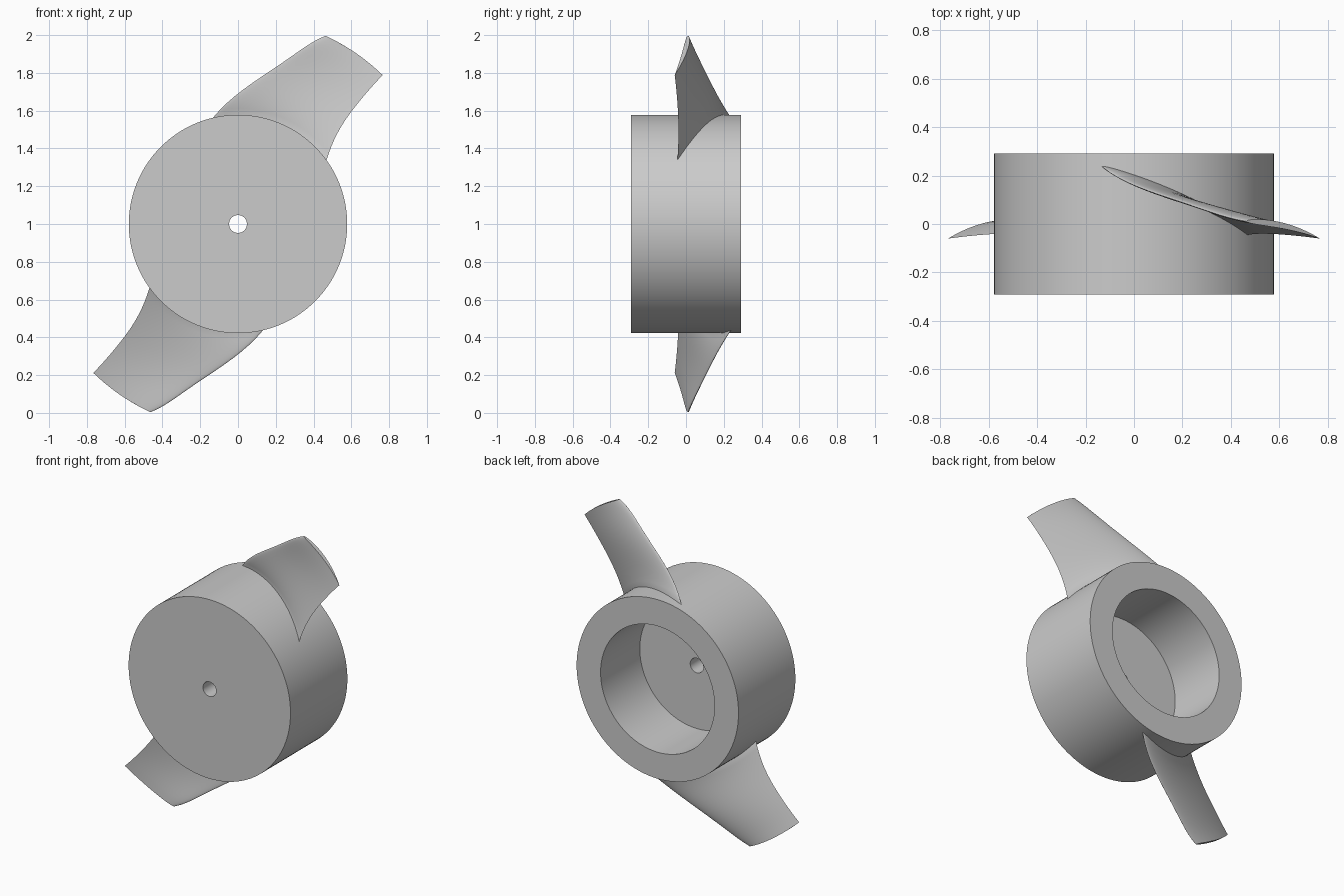
import bpy
import bmesh
from math import sin, cos, pi, radians, sqrt

cube = bpy.data.objects.get("Cube")
if cube:
    bpy.data.objects.remove(cube)

grey = bpy.data.materials.new("plain grey")
grey.use_nodes = True
grey.diffuse_color = (0.6, 0.6, 0.6, 1)
grey.node_tree.nodes["Principled BSDF"].inputs["Base Color"].default_value = (0.6, 0.6, 0.6, 1)

HUB_R, TIP_R, CENTRE_Z = 0.578, 1.099, 1.0


def loft(name, rings, close_rings=False):
    """Skin closed point loops in order, either into a torus or with capped ends."""
    bm = bmesh.new()
    loops = [[bm.verts.new(p) for p in ring] for ring in rings]
    n = len(loops[0])
    pairs = list(zip(loops, loops[1:]))
    if close_rings:
        pairs.append((loops[-1], loops[0]))
    else:
        bm.faces.new(loops[0])
        bm.faces.new(loops[-1])
    for a, b in pairs:
        for i in range(n):
            j = (i + 1) % n
            bm.faces.new((a[i], a[j], b[j], b[i]))
    bmesh.ops.recalc_face_normals(bm, faces=bm.faces)
    mesh = bpy.data.meshes.new(name)
    bm.to_mesh(mesh)
    bm.free()
    mesh.materials.append(grey)
    obj = bpy.data.objects.new(name, mesh)
    obj.location.z = CENTRE_Z
    bpy.context.collection.objects.link(obj)
    bpy.ops.object.select_all(action='DESELECT')
    obj.select_set(True)
    bpy.context.view_layer.objects.active = obj
    bpy.ops.object.shade_smooth_by_angle(angle=radians(35))
    return obj


# Hub: lathed cup, open at the back, with a small shaft hole through the front wall
profile = [(0.047, -0.29), (HUB_R, -0.29), (HUB_R, 0.29),
           (0.407, 0.29), (0.407, -0.11), (0.047, -0.11)]
SEGMENTS = 128
turns = [2 * pi * i / SEGMENTS for i in range(SEGMENTS)]
loft("hub", [[(r * cos(a), y, r * sin(a)) for r, y in profile] for a in turns], True)

# Blade stations: radius, leading angle, trailing angle, leading y, trailing y
stations = [(0.58, 103, 36, 0.235, -0.045),
            (0.70, 89, 42, 0.155, -0.04),
            (0.83, 78, 44.6, 0.098, -0.042),
            (0.977, 70.3, 45.6, 0.045, -0.05),
            (1.10, 65, 45.8, 0.011, -0.06)]


def station_at(r):
    """Smooth polynomial blend of the stations at radius r."""
    result = [0.0] * 4
    for s in stations:
        weight = 1.0
        for other in stations:
            if other is not s:
                weight *= (r - other[0]) / (s[0] - other[0])
        result = [v + weight * k for v, k in zip(result, s[1:])]
    return result


def section(r, turn):
    """Cambered aerofoil wrapped round the axis: round leading edge, sharp trailing edge."""
    lead, trail, y0, y1 = station_at(max(r, HUB_R))
    steps = 20
    ts = [(1 - cos(pi * i / steps)) / 2 for i in range(steps + 1)]
    path = [(t, 1) for t in ts] + [(t, -1) for t in ts[-2:0:-1]]
    points = []
    for t, side in path:
        camber = 0.06 * t * (1 - t)
        half = 0.034 * sqrt(t) * (1 - t)
        a = radians(lead + (trail - lead) * t) + turn
        points.append((r * cos(a), y0 + (y1 - y0) * t + camber + side * half, r * sin(a)))
    return points


# Two blades, opposite each other
radii = [0.53] + [HUB_R + (TIP_R - HUB_R) * i / 16 for i in range(17)]
for name, turn in (("upper_blade", 0), ("lower_blade", pi)):
    loft(name, [section(r, turn) for r in radii])
